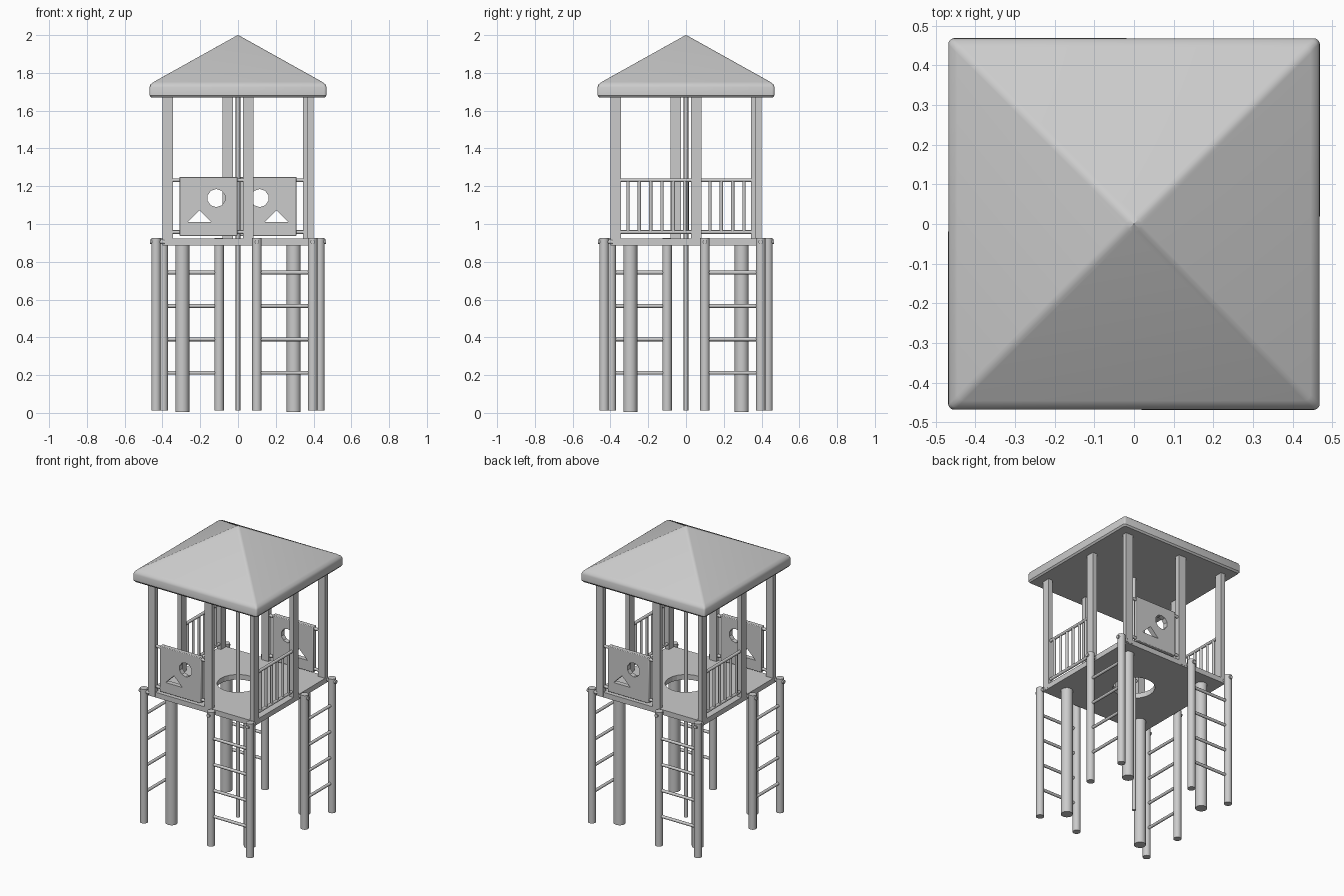
import bpy, bmesh
from math import pi
from mathutils import Matrix, Vector

cube = bpy.data.objects.get("Cube")
if cube:
    bpy.data.objects.remove(cube, do_unlink=True)

grey = bpy.data.materials.new("plain grey")
grey.use_nodes = True
grey.diffuse_color = (0.6, 0.6, 0.6, 1)
grey.node_tree.nodes["Principled BSDF"].inputs["Base Color"].default_value = (0.6, 0.6, 0.6, 1)


def finish(bm, name, turn=0, bevel=0, segments=2, smooth=True):
    """Turn the mesh about the tower axis in quarter turns and make an object."""
    bm.transform(Matrix.Rotation(turn * pi / 2, 4, 'Z'))
    bmesh.ops.recalc_face_normals(bm, faces=bm.faces)
    mesh = bpy.data.meshes.new(name)
    bm.to_mesh(mesh)
    bm.free()
    mesh.materials.append(grey)
    ob = bpy.data.objects.new(name, mesh)
    bpy.context.scene.collection.objects.link(ob)
    if bevel:
        mod = ob.modifiers.new("Bevel", 'BEVEL')
        mod.width, mod.segments = bevel, segments
    if smooth:
        bpy.ops.object.select_all(action='DESELECT')
        ob.select_set(True)
        bpy.context.view_layer.objects.active = ob
        bpy.ops.object.shade_smooth_by_angle(angle=pi / 5)
    return ob


def box(bm, centre, size):
    m = Matrix.Translation(centre) @ Matrix.Diagonal((*size, 1))
    bmesh.ops.create_cube(bm, size=1, matrix=m)


def rod(bm, start, end, radius, sides=16):
    a, b = Vector(start), Vector(end)
    turn = (b - a).to_track_quat('Z', 'Y').to_matrix().to_4x4()
    bmesh.ops.create_cone(bm, cap_ends=True, segments=sides, radius1=radius, radius2=radius,
                          depth=(b - a).length, matrix=Matrix.Translation((a + b) / 2) @ turn)


def cut(ob, build):
    """Cut a hole in ob with a hidden helper."""
    bm = bmesh.new()
    build(bm)
    cutter = finish(bm, ob.name + "_cutter", smooth=False)
    cutter.hide_render = True
    cutter.hide_set(True)
    mod = ob.modifiers.new("Hole", 'BOOLEAN')
    mod.object, mod.operation, mod.solver = cutter, 'DIFFERENCE', 'EXACT'


# Hipped roof with a rounded eave
bm = bmesh.new()
rings = []
for half, z in [(0.46, 1.67), (0.468, 1.68), (0.468, 1.725), (0.462, 1.74), (0.445, 1.753), (0.02, 1.99)]:
    rings.append([bm.verts.new((sx * half, sy * half, z))
                  for sx, sy in ((-1, -1), (1, -1), (1, 1), (-1, 1))])
for low, high in zip(rings, rings[1:]):
    for i in range(4):
        bm.faces.new((low[i], low[i - 1], high[i - 1], high[i]))
bm.faces.new(rings[0])
tip = bm.verts.new((0, 0, 2))
for i in range(4):
    bm.faces.new((rings[-1][i], rings[-1][i - 1], tip))
corners = [e for e in bm.edges
           if e.verts[0].co.x * e.verts[1].co.x > 0 and abs(e.verts[0].co.z - e.verts[1].co.z) > 0.005
           and tip not in e.verts]
bmesh.ops.bevel(bm, geom=corners, offset=0.012, segments=3, profile=0.5, affect='EDGES')
finish(bm, "roof")

# Platform with a round opening for the sliding pole
bm = bmesh.new()
box(bm, (0, 0, 0.905), (0.8, 0.8, 0.035))
platform = finish(bm, "platform", smooth=False)
cut(platform, lambda b: rod(b, (0, 0, 0.8), (0, 0, 1), 0.13, 24))

bm = bmesh.new()
rod(bm, (0, 0, 0.012), (0, 0, 1.68), 0.012)
finish(bm, "sliding_pole")

for turn in range(4):
    # Thick leg
    bm = bmesh.new()
    rod(bm, (-0.295, -0.295, 0.004), (-0.295, -0.295, 0.895), 0.037, 24)
    finish(bm, "leg", turn)

    # Flat roof posts
    bm = bmesh.new()
    for x in (-0.372, 0.055):
        box(bm, (x, -0.385, 1.285), (0.055, 0.032, 0.78))
    finish(bm, "roof_posts", turn, smooth=False)

    # Ladder: two poles and four rungs
    bm = bmesh.new()
    for x in (0.1, 0.395):
        rod(bm, (x, -0.434, 0.012), (x, -0.434, 0.927), 0.025, 20)
    for i in range(4):
        z = 0.212 + i * 0.177
        rod(bm, (0.1, -0.434, z), (0.395, -0.434, z), 0.01, 12)
    finish(bm, "ladder", turn)

    # Bolts that hold the ladder to the platform
    bm = bmesh.new()
    for x in (0.1, 0.395):
        rod(bm, (x, -0.39, 0.905), (x, -0.466, 0.905), 0.012, 12)
    finish(bm, "ladder_bolts", turn)

    # Top and bottom rails between the posts
    bm = bmesh.new()
    for z in (0.957, 1.232):
        rod(bm, (-0.35, -0.385, z), (0.035, -0.385, z), 0.01, 12)
    finish(bm, "rails", turn)

    if turn % 2:
        # Balusters
        bm = bmesh.new()
        for i in range(6):
            x = -0.307 + i * 0.06
            rod(bm, (x, -0.385, 0.957), (x, -0.385, 1.232), 0.009, 12)
        finish(bm, "balusters", turn)
    else:
        # Play panel with a round and a three-sided window
        bm = bmesh.new()
        box(bm, (-0.156, -0.385, 1.093), (0.308, 0.032, 0.312))
        panel = finish(bm, "play_panel", turn, bevel=0.004)

        def windows(b):
            rod(b, (-0.115, -0.5, 1.137), (-0.115, -0.3, 1.137), 0.048, 10)
            low = [b.verts.new((x, -0.5, z)) for x, z in ((-0.266, 1.01), (-0.14, 1.01), (-0.203, 1.073))]
            face = b.faces.new(low)
            out = bmesh.ops.extrude_face_region(b, geom=[face])
            bmesh.ops.translate(b, vec=(0, 0.2, 0),
                                verts=[v for v in out['geom'] if isinstance(v, bmesh.types.BMVert)])
            b.transform(Matrix.Rotation(turn * pi / 2, 4, 'Z'))

        cut(panel, windows)
